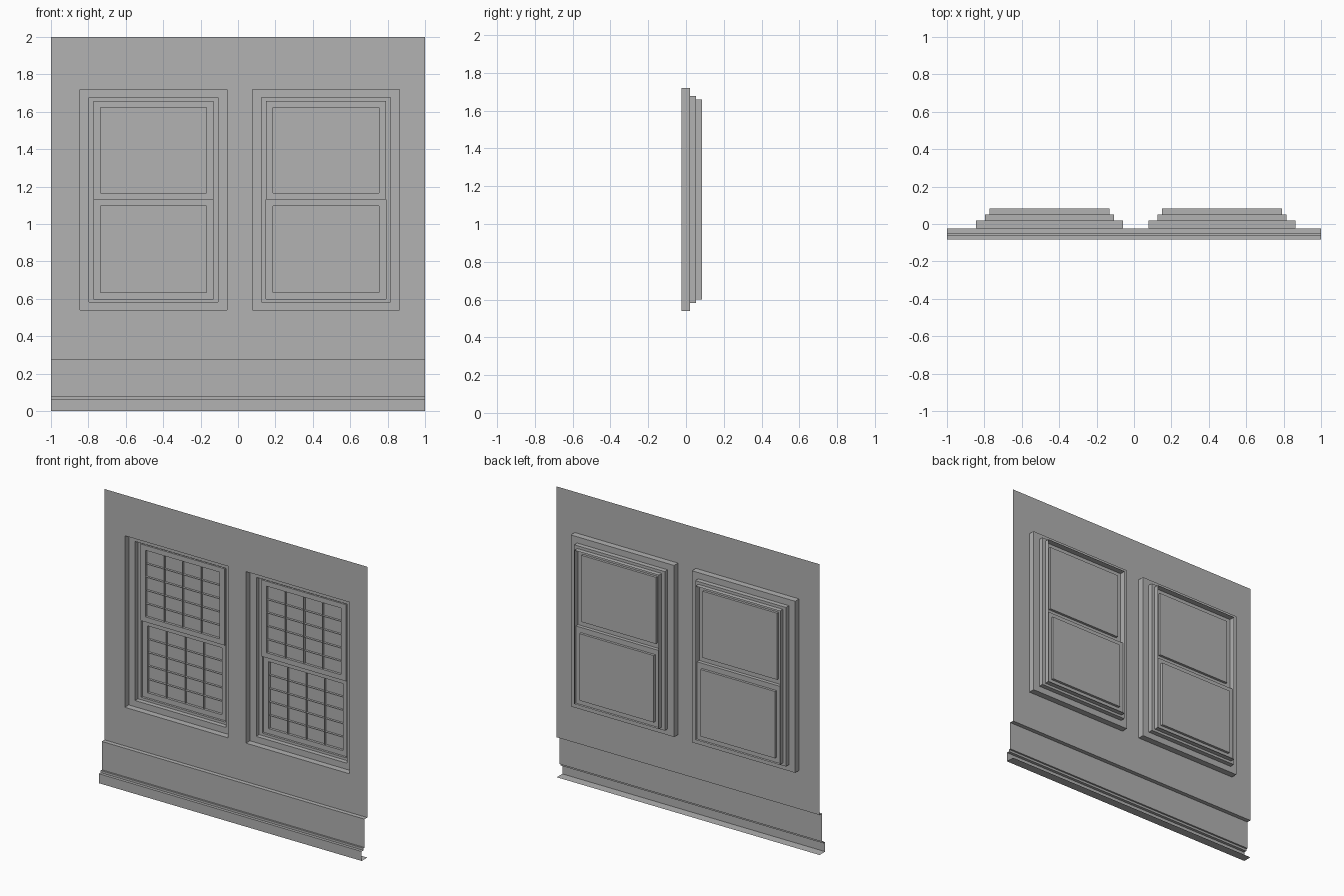
import bpy
import bmesh

if "Cube" in bpy.data.objects:
    bpy.data.objects.remove(bpy.data.objects["Cube"], do_unlink=True)

grey = bpy.data.materials.new("plain_grey")
grey.use_nodes = True
grey.diffuse_color = (0.445, 0.445, 0.445, 1)
grey.node_tree.nodes["Principled BSDF"].inputs["Base Color"].default_value = grey.diffuse_color

# Depths, front to back
WALL_Y, STEP_Y, LIP_Y, BACK_Y = -0.023, 0.02, 0.052, 0.084
WALL_BOTTOM, RAIL_Z = 0.275, 1.131
PANE_DEPTH = 0.017
COLUMNS, ROWS = 4, 5
# Window centres and the half width, bottom and top of each opening
CENTRES = {"right": -0.452, "left": 0.47}
OUTER = (0.393, 0.54, 1.72)
MIDDLE = (0.345, 0.583, 1.677)
INNER = (0.321, 0.6, 1.658)
PANE_HALF = 0.283


def quad(bm, *points):
    bm.faces.new([bm.verts.new(p) for p in points])


def corners(cx, rect, y):
    half, z0, z1 = rect
    return [(cx - half, y, z0), (cx + half, y, z0), (cx + half, y, z1), (cx - half, y, z1)]


def loft(bm, cx, sections, cap=False):
    """Join a series of rectangles, each given as (rect, y)."""
    loops = [corners(cx, rect, y) for rect, y in sections]
    for a, b in zip(loops, loops[1:]):
        for i in range(4):
            j = (i + 1) % 4
            quad(bm, a[i], a[j], b[j], b[i])
    if cap:
        quad(bm, *loops[-1])


def finish(bm, name):
    bmesh.ops.remove_doubles(bm, verts=bm.verts, dist=0.0001)
    mesh = bpy.data.meshes.new(name)
    bm.to_mesh(mesh)
    bm.free()
    mesh.materials.append(grey)
    obj = bpy.data.objects.new(name, mesh)
    bpy.context.collection.objects.link(obj)


# Wall sheet with two window openings
bm = bmesh.new()
xs = [-1, 1]
for cx in CENTRES.values():
    xs += [cx - OUTER[0], cx + OUTER[0]]
xs.sort()
zs = [WALL_BOTTOM, OUTER[1], OUTER[2], 2]
for i, (x0, x1) in enumerate(zip(xs, xs[1:])):
    for j, (z0, z1) in enumerate(zip(zs, zs[1:])):
        if not (i % 2 == 1 and j == 1):
            quad(bm, (x0, WALL_Y, z0), (x1, WALL_Y, z0), (x1, WALL_Y, z1), (x0, WALL_Y, z1))
finish(bm, "wall")

# Stepped plinth under the wall, an open strip with a foot turned back
bm = bmesh.new()
profile = [(WALL_Y, WALL_BOTTOM), (-0.052, WALL_BOTTOM), (-0.052, 0.08), (-0.064, 0.08),
           (-0.064, 0.065), (-0.084, 0.065), (-0.084, 0), (WALL_Y, 0)]
for (ya, za), (yb, zb) in zip(profile, profile[1:]):
    quad(bm, (-1, ya, za), (-1, yb, zb), (1, yb, zb), (1, ya, za))
finish(bm, "plinth")


def sash(name, cx, outer, pane, y, start_y):
    """Flat frame, recessed pane and thin glazing fins."""
    back = y + PANE_DEPTH
    bm = bmesh.new()
    loft(bm, cx, [(outer, start_y), (outer, y), (pane, y), (pane, back)], cap=True)
    finish(bm, name)
    bm = bmesh.new()
    half, z0, z1 = pane
    for i in range(1, COLUMNS):
        x = cx - half + 2 * half * i / COLUMNS
        quad(bm, (x, y, z0), (x, back, z0), (x, back, z1), (x, y, z1))
    for i in range(1, ROWS):
        z = z0 + (z1 - z0) * i / ROWS
        quad(bm, (cx - half, y, z), (cx + half, y, z), (cx + half, back, z), (cx - half, back, z))
    finish(bm, name + "_glazing_bars")


# Windows: stepped casing, upper and lower sash, ledge where they meet
UPPER_Y = 0.043
LOWER_Y = BACK_Y - PANE_DEPTH
for side, cx in CENTRES.items():
    bm = bmesh.new()
    loft(bm, cx, [(OUTER, WALL_Y), (OUTER, STEP_Y), (MIDDLE, STEP_Y),
                  (MIDDLE, LIP_Y), (INNER, LIP_Y), (INNER, BACK_Y)])
    finish(bm, side + "_window_casing")
    half = INNER[0]
    sash(side + "_upper_sash", cx, (half, RAIL_Z, INNER[2]),
         (PANE_HALF, 1.166, 1.624), UPPER_Y, LIP_Y)
    sash(side + "_lower_sash", cx, (half, INNER[1], RAIL_Z),
         (PANE_HALF, 0.635, 1.095), LOWER_Y, LOWER_Y)
    bm = bmesh.new()
    quad(bm, (cx - half, LIP_Y, RAIL_Z), (cx + half, LIP_Y, RAIL_Z),
         (cx + half, LOWER_Y, RAIL_Z), (cx - half, LOWER_Y, RAIL_Z))
    finish(bm, side + "_meeting_ledge")
